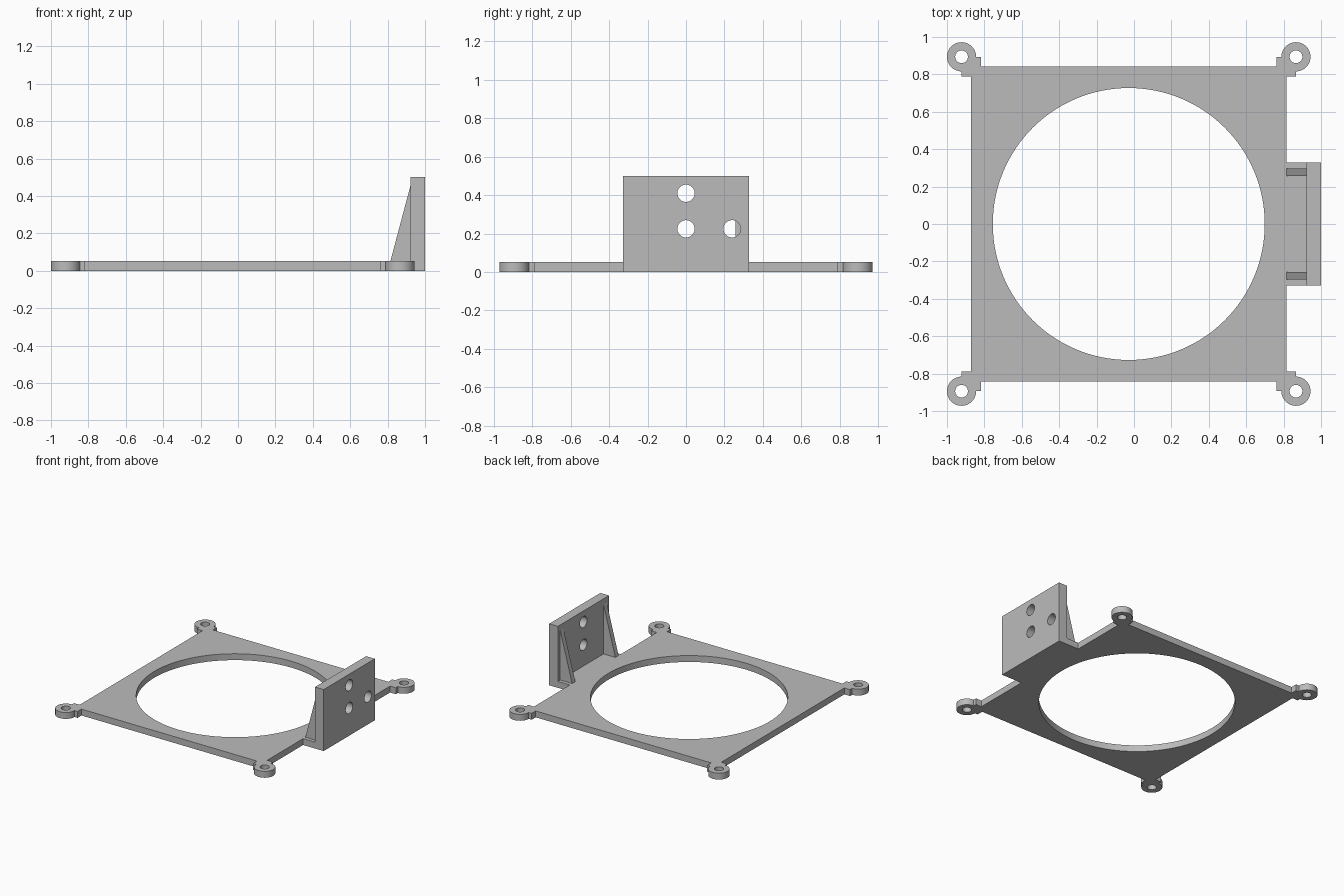
import bpy, bmesh, math
from mathutils import Matrix, Vector

if "Cube" in bpy.data.objects:
    bpy.data.objects.remove(bpy.data.objects["Cube"])

grey = bpy.data.materials.new("plain grey")
grey.use_nodes = True
colour = (0.5, 0.5, 0.5, 1)
grey.diffuse_color = colour
grey.node_tree.nodes["Principled BSDF"].inputs["Base Color"].default_value = colour

CX = -0.028      # centre of the square frame
T = 0.052        # sheet thickness
HALF = 0.843     # half width of the frame
EAR = 0.894      # screw ear offset from the frame centre
EDGE = CX + HALF
WALL = 0.922     # inner face of the upright wall
WIDTH = 0.328    # half width of the bracket


def finish(name, bm):
    bmesh.ops.recalc_face_normals(bm, faces=bm.faces)
    mesh = bpy.data.meshes.new(name)
    bm.to_mesh(mesh)
    bm.free()
    mesh.materials.append(grey)
    obj = bpy.data.objects.new(name, mesh)
    bpy.context.collection.objects.link(obj)
    return obj


def box(name, lo, hi):
    bm = bmesh.new()
    lo, hi = Vector(lo), Vector(hi)
    size = Matrix.Diagonal((*(hi - lo), 1))
    bmesh.ops.create_cube(bm, size=1, matrix=Matrix.Translation((lo + hi) / 2) @ size)
    return finish(name, bm)


def cylinder(name, centre, radius, depth, sides=48, axis="Z"):
    bm = bmesh.new()
    turn = Matrix.Rotation(math.pi / 2, 4, "Y") if axis == "X" else Matrix()
    bmesh.ops.create_cone(bm, cap_ends=True, segments=sides, radius1=radius,
                          radius2=radius, depth=depth,
                          matrix=Matrix.Translation(centre) @ turn)
    return finish(name, bm)


def prism(name, profile, y0, y1):
    """Extrude an x-z profile along y."""
    bm = bmesh.new()
    face = bm.faces.new([bm.verts.new((x, y0, z)) for x, z in profile])
    new = bmesh.ops.extrude_face_region(bm, geom=[face])["geom"]
    verts = [v for v in new if isinstance(v, bmesh.types.BMVert)]
    bmesh.ops.translate(bm, verts=verts, vec=(0, y1 - y0, 0))
    return finish(name, bm)


def combine(target, tool, operation):
    mod = target.modifiers.new(operation, "BOOLEAN")
    mod.operation, mod.solver, mod.object = operation, "EXACT", tool
    bpy.context.view_layer.objects.active = target
    bpy.ops.object.modifier_apply(modifier=mod.name)
    bpy.data.objects.remove(tool)


def smooth(obj):
    bpy.ops.object.select_all(action="DESELECT")
    obj.select_set(True)
    bpy.context.view_layer.objects.active = obj
    bpy.ops.object.shade_smooth_by_angle(angle=math.radians(30))


# Square frame with four screw ears joined by small square webs
frame = box("frame", (CX - HALF, -HALF, 0), (EDGE, HALF, T))
corners = [(sx, sy) for sx in (-1, 1) for sy in (-1, 1)]
for sx, sy in corners:
    ex, ey = CX + sx * EAR, sy * EAR
    ix, iy = ex - sx * 0.105, ey - sy * 0.105
    web = box("web", (min(ex, ix), min(ey, iy), 0), (max(ex, ix), max(ey, iy), T))
    combine(frame, web, "UNION")
    combine(frame, cylinder("ear", (ex, ey, T / 2), 0.078, T), "UNION")
for sx, sy in corners:
    hole = cylinder("ear_hole", (CX + sx * EAR, sy * EAR, T / 2), 0.034, 0.3)
    combine(frame, hole, "DIFFERENCE")

# Large round opening
combine(frame, cylinder("opening", (CX, 0, T / 2), 0.727, 0.3, 128), "DIFFERENCE")
smooth(frame)

# L-shaped bracket with three screw holes in its wall
bracket = prism("mounting_bracket",
                [(EDGE, 0), (1, 0), (1, 0.5), (WALL, 0.5), (WALL, T), (EDGE, T)],
                -WIDTH, WIDTH)
for y, z in [(0, 0.41), (0, 0.225), (0.24, 0.225)]:
    hole = cylinder("wall_hole", (0.96, y, z), 0.045, 0.2, axis="X")
    combine(bracket, hole, "DIFFERENCE")
smooth(bracket)

# Triangular gussets bracing the wall
for side, name in [(-1, "front_gusset"), (1, "back_gusset")]:
    prism(name, [(EDGE, T), (WALL, T), (WALL, 0.455)], side * 0.257, side * 0.298)
